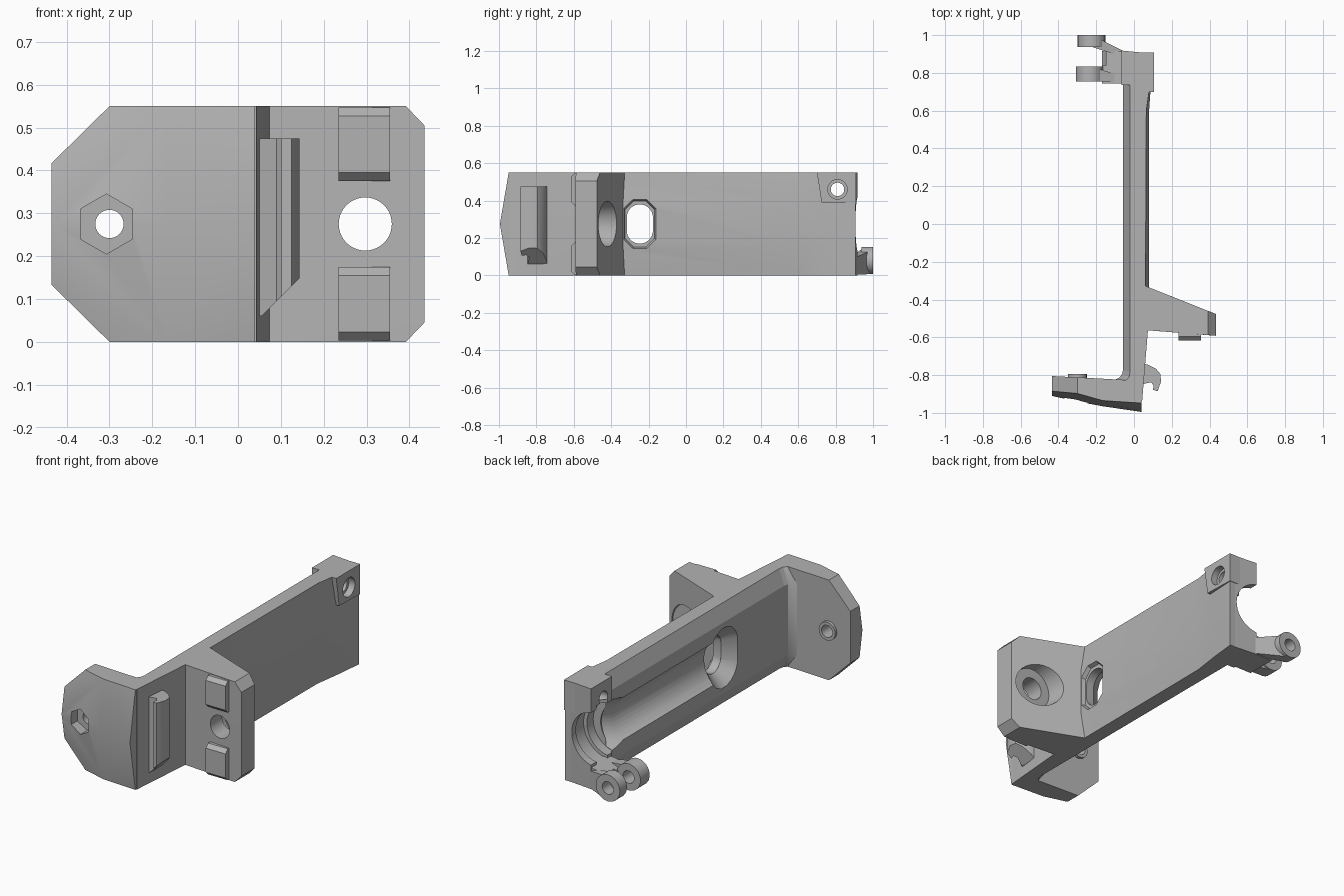
import bpy, bmesh, math
from mathutils import Vector, Matrix

old = bpy.data.objects.get("Cube")
if old:
    bpy.data.objects.remove(old)

H, MID = 0.55, 0.275
grey = bpy.data.materials.new("plain grey")
grey.use_nodes = True
grey.diffuse_color = (0.45, 0.45, 0.45, 1)
grey.node_tree.nodes["Principled BSDF"].inputs["Base Color"].default_value = grey.diffuse_color
parts = []


def finish(name, bm, keep=True):
    bmesh.ops.recalc_face_normals(bm, faces=bm.faces)
    mesh = bpy.data.meshes.new(name)
    bm.to_mesh(mesh)
    bm.free()
    ob = bpy.data.objects.new(name, mesh)
    bpy.context.collection.objects.link(ob)
    if keep:
        mesh.materials.append(grey)
        parts.append(ob)
    else:
        ob.hide_render = True
    return ob


def hull(name, pts, keep=True):
    bm = bmesh.new()
    for p in pts:
        bm.verts.new(p)
    res = bmesh.ops.convex_hull(bm, input=bm.verts)
    bmesh.ops.delete(bm, geom=[v for v in res["geom_interior"] if v.is_valid], context='VERTS')
    bmesh.ops.dissolve_limit(bm, angle_limit=0.01, verts=bm.verts, edges=bm.edges)
    return finish(name, bm, keep)


def loft(name, rings):
    """Skin a row of matching point rings and cap both ends."""
    bm = bmesh.new()
    rows = [[bm.verts.new(p) for p in ring] for ring in rings]
    for r0, r1 in zip(rows, rows[1:]):
        for i in range(len(r0)):
            j = (i + 1) % len(r0)
            bm.faces.new((r0[i], r0[j], r1[j], r1[i]))
    bm.faces.new(rows[0])
    bm.faces.new(rows[-1])
    return finish(name, bm)


def prism(name, outline, z0=0, z1=H):
    return loft(name, [[(x, y, z) for x, y in outline] for z in (z0, z1)])


def rod(name, a, b, r, r2=None, sides=40, keep=True):
    """Cylinder or cone from point a to point b."""
    a, b = Vector(a), Vector(b)
    bm = bmesh.new()
    rot = (b - a).to_track_quat('Z', 'Y').to_matrix().to_4x4()
    bmesh.ops.create_cone(bm, cap_ends=True, segments=sides, radius1=r, radius2=r if r2 is None else r2,
                          depth=(b - a).length, matrix=Matrix.Translation((a + b) / 2) @ rot)
    return finish(name, bm, keep)


def slot(x0, x1, size0, size1, sides):
    """Elongated tapering cutter along x."""
    pts = []
    for x, (hy, hz) in ((x0, size0), (x1, size1)):
        for i in range(sides):
            t = 2 * math.pi * (i + 0.5) / sides
            s = math.sin(t)
            pts.append((x, -0.247 + hy * math.cos(t), MID + hy * s + math.copysign(hz - hy, s)))
    return hull("slot_cutter", pts, False)


def cut(ob, *cutters):
    for c in cutters:
        m = ob.modifiers.new("cut", 'BOOLEAN')
        m.operation, m.solver, m.object = 'DIFFERENCE', 'EXACT', c
    dg = bpy.context.evaluated_depsgraph_get()
    mesh = bpy.data.meshes.new_from_object(ob.evaluated_get(dg))
    ob.modifiers.clear()
    ob.data = mesh


# Long bar: chamfered on one side, gently bulged on the other
inner = [(-0.02, 0), (-0.058, 0.08), (-0.058, H - 0.08), (-0.02, H)]
bar = loft("long_bar", [
    [(x, y, z) for x, z in inner + [(edge, H), (belly, 0.4), (belly, 0.15), (edge, 0)]]
    for y, edge, belly in ((-0.94, 0.043, 0.043), (-0.56, 0.074, 0.074), (-0.45, 0.06, 0.08),
                           (0.6, 0.065, 0.08), (0.74, 0.085, 0.09), (0.905, 0.103, 0.103))])

# Foot with a ridged front, cropped corners and a nut pocket
pts = []
for x, mid, edge, back, crop in ((0.04, -0.995, -0.948, -0.83, 0), (-0.165, -0.965, -0.935, -0.82, 0),
                                 (-0.3, -0.94, -0.897, -0.812, 0), (-0.435, -0.91, -0.885, -0.805, 0.133)):
    pts.append((x, mid, MID))
    for z in (crop, H - crop):
        pts += [(x, edge, z), (x, back, z)]
foot = hull("foot", pts)
corner = [(-0.105, -0.826), (-0.08, -0.815), (-0.063, -0.795), (-0.057, -0.765), (0.0, -0.765), (0.0, -0.86), (-0.105, -0.86)]
loft("foot_fillet", [[(x + shift, y - shift / 3, z) for x, y in corner]
                     for z, shift in ((0, 0.038), (0.08, 0), (H - 0.08, 0), (H, 0.038))])
boss = rod("foot_boss", (-0.3, -0.83, MID), (-0.3, -0.795, MID), 0.05)
foot_bore = rod("foot_bore_cutter", (-0.3, -1.1, MID), (-0.3, -0.7, MID), 0.033, keep=False)
nut = hull("nut_cutter", [(-0.307 + 0.07 * math.sin(i * math.pi / 3), y, MID + 0.07 * math.cos(i * math.pi / 3))
                          for i in range(6) for y in (-1.1, -0.87)], False)
cut(foot, nut, foot_bore)
cut(boss, foot_bore)

# Side wing with cropped tip, through hole and rear recess
pts = []
for x, front, back, crop in ((0.04, -0.56, -0.32, 0), (0.392, -0.588, -0.46, 0), (0.435, -0.592, -0.477, 0.045)):
    for z in (crop, H - crop):
        pts += [(x, front, z), (x, back, z)]
wing = hull("side_wing", pts)
wing_bore = rod("wing_bore_cutter", (0.297, -0.8, MID), (0.297, -0.2, MID), 0.062, keep=False)
recess = rod("wing_recess_cutter", (0.297, -0.475, MID), (0.297, -0.2, MID), 0.115, 0.15, keep=False)

# Elongated slot through the bar, flared both ways
through = slot(-0.2, 0.3, (0.07, 0.105), (0.07, 0.105), 24)
flare_out = slot(0.058, 0.13, (0.085, 0.13), (0.11, 0.16), 8)
flare_in = slot(-0.07, 0.01, (0.13, 0.175), (0.071, 0.106), 16)
cut(wing, recess, wing_bore, flare_out)

# Two chamfered pads on the wing front
for label, z0, z1 in (("lower", 0.003, 0.175), ("upper", 0.375, 0.547)):
    hull(label + "_pad", [(x, y, z) for x in (0.235, 0.355)
                          for y, inset in ((-0.57, 0), (-0.595, 0), (-0.616, 0.02))
                          for z in (z0 + inset, z1 - inset)])

# Hook strip beside the foot, with a slanted lower end
hook = prism("hook", [(0.05, -0.74), (0.075, -0.745), (0.115, -0.765), (0.14, -0.795), (0.143, -0.835),
                      (0.125, -0.885), (0.1, -0.878), (0.104, -0.855), (0.09, -0.838), (0.045, -0.848)], 0.06, 0.475)
slant = hull("slant_cutter", [(x, y, z) for y in (-1, -0.6)
                              for x, z in ((0.03, 0.035), (0.2, 0.205), (0.2, 0), (0.03, 0))], False)
cut(hook, slant)

# Clamp end: plate, bolt block, stepped round seat and a groove leading to the slot
end = prism("clamp_plate", [(-0.065, 0.735), (-0.065, 0.918), (0.09, 0.903), (0.07, 0.735)])
seat_x, groove_x = -0.085, -0.115
seats = [rod("seat_cutter", (seat_x, y0, MID), (seat_x, y1, MID), r, keep=False)
         for y0, y1, r in ((0.72, 1.1, 0.145), (0.775, 0.87, 0.165))]
funnel = rod("funnel_cutter", (seat_x, 0.74, MID), (groove_x, 0.64, MID), 0.145, 0.13, keep=False)
groove = rod("groove_cutter", (groove_x, 0.74, MID), (groove_x, -0.2, MID), 0.13, keep=False)
head = hull("bolt_head_block", [(x, y, z) for x in (-0.065, 0.107)
                                for y, z in ((0.70, H), (0.725, 0.39), (0.908, H), (0.908, 0.385))])
relief = hull("relief_cutter", [(x, y, z) for x in (-0.2, -0.02) for y in (0.6, 0.735) for z in (0.3, 0.6)], False)
bolt = rod("bolt_cutter", (-0.2, 0.81, 0.46), (0.3, 0.81, 0.46), 0.036, keep=False)
bolt_sink = rod("bolt_sink_cutter", (0.07, 0.81, 0.46), (0.3, 0.81, 0.46), 0.052, keep=False)
cut(end, *seats, bolt, bolt_sink)
cut(head, relief, *seats, bolt, bolt_sink)
cut(bar, through, flare_out, flare_in, groove, funnel, *seats, bolt, bolt_sink)

# Hinge: bridge and two pierced lugs under the clamp opening
bridge = hull("hinge_bridge", [(x, y, z) for x, top in ((-0.04, 0.12), (-0.17, 0.1))
                               for y in (0.745, 0.915) for z in (0.002, top)])
cut(bridge, rod("knuckle_cutter", (-0.235, 0.84, 0.078), (-0.235, 0.935, 0.078), 0.09, keep=False))
for label, cx, y0, y1, root in (("inner", -0.235, 0.755, 0.835, 0.75), ("outer", -0.225, 0.938, 1.0, 0.885)):
    pin = rod("pin_cutter", (cx, 0.6, 0.08), (cx, 1.2, 0.08), 0.034, keep=False)
    pts = [(cx + 0.073 * math.cos(i * math.pi / 16), y, 0.08 + 0.073 * math.sin(i * math.pi / 16))
           for i in range(32) for y in (y0, y1)]
    lug = hull(label + "_lug", pts)
    arm = hull(label + "_lug_arm", [(cx, y, z) for y in (y0, y1) for z in (0.008, 0.14)] +
               [(-0.06, y, z) for y in (root, root + 0.033) for z in (0.004, 0.1)])
    cut(lug, pin)
    cut(arm, pin)

# Remove the cutters and shade
for ob in list(bpy.data.objects):
    if ob.name.split(".")[0].endswith("_cutter"):
        bpy.data.objects.remove(ob)
bpy.ops.object.select_all(action='DESELECT')
for ob in parts:
    ob.select_set(True)
bpy.context.view_layer.objects.active = bar
bpy.ops.object.shade_smooth_by_angle(angle=math.radians(25))
